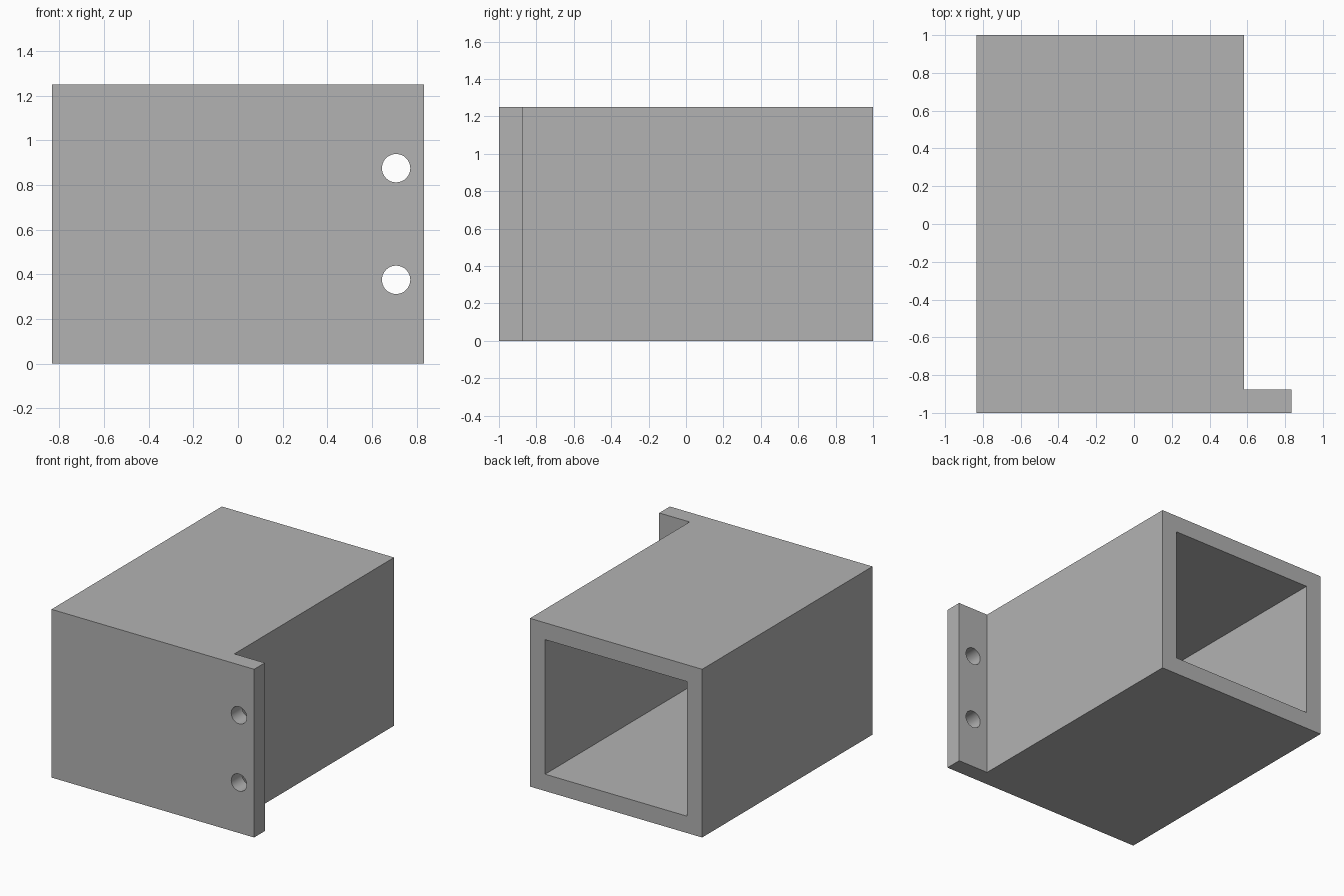
import bpy, bmesh, math

if "Cube" in bpy.data.objects:
    bpy.data.objects.remove(bpy.data.objects["Cube"])

# Main dimensions
LEFT, BODY_RIGHT, FLANGE_RIGHT = -0.833, 0.583, 0.833
FRONT, BACK, HEIGHT, WALL = -1.0, 1.0, 1.25, 0.125
HOLE_RADIUS = 0.0635

grey = bpy.data.materials.new("light grey")
grey.diffuse_color = (0.448, 0.448, 0.448, 1)
grey.use_nodes = True
grey.node_tree.nodes["Principled BSDF"].inputs["Base Color"].default_value = grey.diffuse_color


def cut(target, cutter):
    """Subtract a cutter and keep it hidden from the result."""
    cutter.hide_render = True
    cutter.hide_set(True)
    mod = target.modifiers.new(cutter.name, 'BOOLEAN')
    mod.operation = 'DIFFERENCE'
    mod.solver = 'EXACT'
    mod.object = cutter
    bpy.context.view_layer.objects.active = target
    bpy.ops.object.modifier_apply(modifier=mod.name)
    bpy.data.objects.remove(cutter, do_unlink=True)


# Box body and side flange: one L-shaped outline raised to full height
outline = [(LEFT, FRONT), (FLANGE_RIGHT, FRONT), (FLANGE_RIGHT, FRONT + WALL),
           (BODY_RIGHT, FRONT + WALL), (BODY_RIGHT, BACK), (LEFT, BACK)]
bm = bmesh.new()
base = bm.faces.new([bm.verts.new((x, y, 0)) for x, y in outline])
raised = bmesh.ops.extrude_face_region(bm, geom=[base])
bmesh.ops.translate(bm, vec=(0, 0, HEIGHT),
                    verts=[v for v in raised["geom"] if isinstance(v, bmesh.types.BMVert)])
bmesh.ops.recalc_face_normals(bm, faces=bm.faces)
mesh = bpy.data.meshes.new("flanged_box")
bm.to_mesh(mesh)
bm.free()
mesh.materials.append(grey)
box = bpy.data.objects.new("flanged_box", mesh)
bpy.context.collection.objects.link(box)

# Cavity, open at the back
y0, y1 = FRONT + WALL, BACK + 0.2
bpy.ops.mesh.primitive_cube_add(
    size=1, location=((LEFT + BODY_RIGHT) / 2, (y0 + y1) / 2, HEIGHT / 2))
cavity = bpy.context.object
cavity.name = "cavity_cutter"
cavity.scale = (BODY_RIGHT - LEFT - 2 * WALL, y1 - y0, HEIGHT - 2 * WALL)
cavity.data.materials.append(grey)
cut(box, cavity)

# Two screw holes through the flange
for z in (0.375, 0.875):
    bpy.ops.mesh.primitive_cylinder_add(
        vertices=48, radius=HOLE_RADIUS, depth=0.4,
        location=((BODY_RIGHT + FLANGE_RIGHT) / 2, FRONT + WALL / 2, z),
        rotation=(math.pi / 2, 0, 0))
    hole = bpy.context.object
    hole.name = "screw_hole_cutter"
    hole.data.materials.append(grey)
    cut(box, hole)

# Smooth hole walls, sharp box edges
bpy.ops.object.select_all(action='DESELECT')
box.select_set(True)
bpy.context.view_layer.objects.active = box
bpy.ops.object.shade_smooth_by_angle(angle=math.radians(30))
